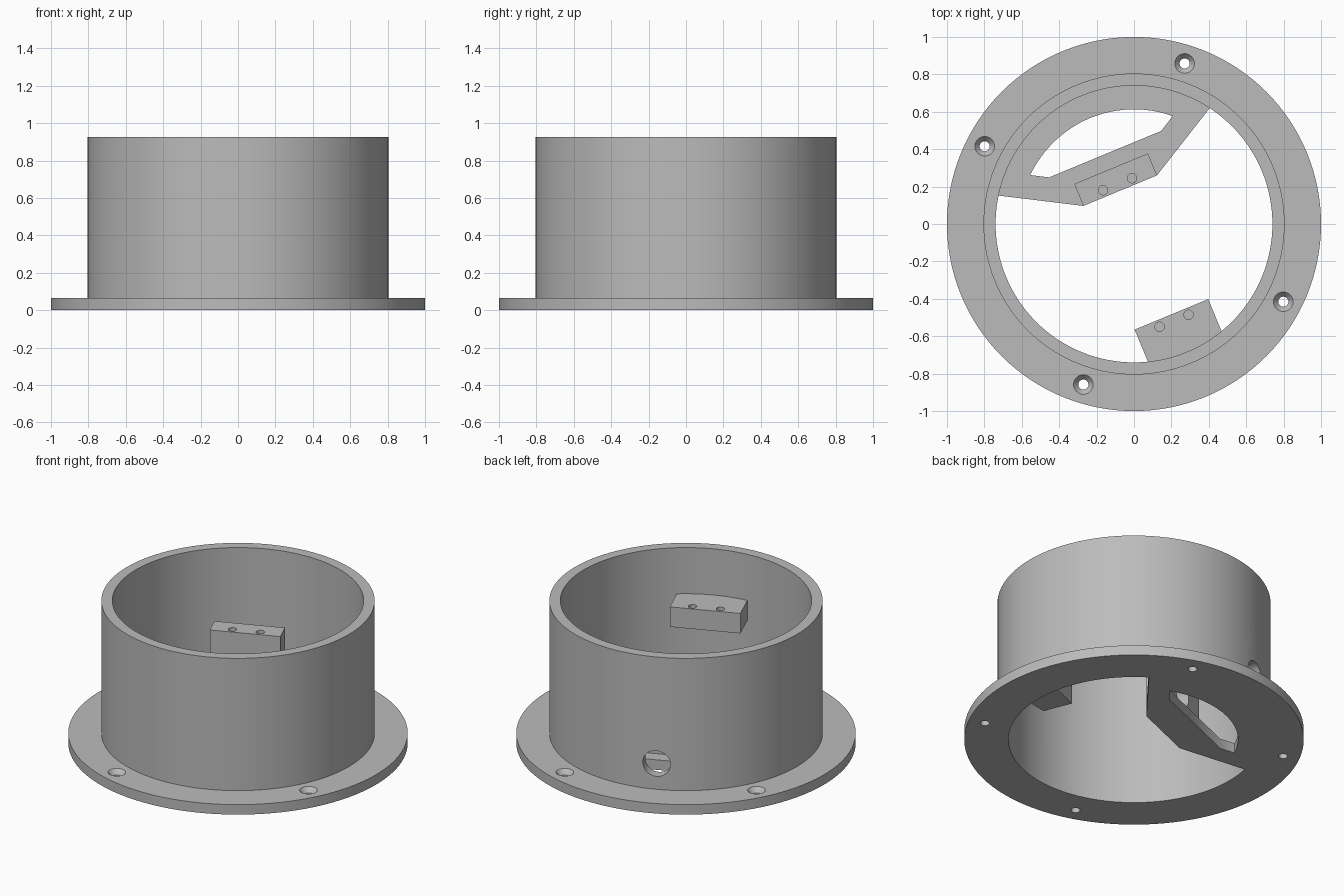
import bpy, bmesh, math
from mathutils import Matrix, Vector

if "Cube" in bpy.data.objects:
    bpy.data.objects.remove(bpy.data.objects["Cube"])

TURN = math.radians(22.5)      # whole fitting is turned about z
WALL_R, BORE_R, FLOOR, TOP = 0.805, 0.74, 0.065, 0.925

grey = bpy.data.materials.new("plain_grey")
grey.diffuse_color = (0.50, 0.50, 0.50, 1)
grey.use_nodes = True
grey.node_tree.nodes["Principled BSDF"].inputs["Base Color"].default_value = grey.diffuse_color


def finish(name, bm):
    bmesh.ops.recalc_face_normals(bm, faces=bm.faces)
    me = bpy.data.meshes.new(name)
    bm.to_mesh(me)
    bm.free()
    me.materials.append(grey)
    ob = bpy.data.objects.new(name, me)
    bpy.context.collection.objects.link(ob)
    return ob


def lathe(name, profile, n, at=(0, 0, 0)):
    """Closed solid of revolution; points with r = 0 are merged on the axis."""
    bm = bmesh.new()
    vs = [bm.verts.new((r, 0, z)) for r, z in profile]
    es = [bm.edges.new((vs[i], vs[(i + 1) % len(vs)])) for i in range(len(vs))]
    bmesh.ops.spin(bm, geom=vs + es, cent=(0, 0, 0), axis=(0, 0, 1),
                   angle=2 * math.pi, steps=n, use_merge=False)
    bmesh.ops.remove_doubles(bm, verts=bm.verts, dist=1e-5)
    bmesh.ops.translate(bm, verts=bm.verts, vec=at)
    return finish(name, bm)


def prism(name, pts, z0, z1):
    bm = bmesh.new()
    f = bm.faces.new([bm.verts.new((x, y, z0)) for x, y in pts])
    new = bmesh.ops.extrude_face_region(bm, geom=[f])["geom"]
    bmesh.ops.translate(bm, vec=(0, 0, z1 - z0),
                        verts=[v for v in new if isinstance(v, bmesh.types.BMVert)])
    return finish(name, bm)


def box(name, x, y0, y1, z0, z1):
    return prism(name, [(-x, y0), (x, y0), (x, y1), (-x, y1)], z0, z1)


def rod(name, r, depth, matrix, n=32):
    bm = bmesh.new()
    bmesh.ops.create_cone(bm, cap_ends=True, segments=n, radius1=r, radius2=r,
                          depth=depth, matrix=matrix)
    return finish(name, bm)


def combine(target, tool, op):
    m = target.modifiers.new(op, 'BOOLEAN')
    m.object, m.operation, m.solver = tool, op, 'EXACT'
    bpy.context.view_layer.objects.active = target
    bpy.ops.object.modifier_apply(modifier=m.name)
    bpy.data.objects.remove(tool, do_unlink=True)


def arc(r, start, n):
    """Points on a radius, symmetric about +y, from the start angle."""
    return [(r * math.cos(a), r * math.sin(a)) for a in
            (start + (math.pi - 2 * start) * i / n for i in range(n + 1))]


# flanged tube
housing = lathe("flanged_housing", [(BORE_R, 0), (1, 0), (1, FLOOR), (WALL_R, FLOOR),
                                    (WALL_R, TOP), (BORE_R, TOP)], 128)

# floor shelf with curved opening
shelf = prism("shelf", [(-0.213, 0.193), (0.213, 0.193)]
              + arc(0.773, math.atan2(0.434, 0.64), 32), 0, FLOOR)
opening = prism("opening", [(-0.324, 0.404), (0.324, 0.404)]
                + arc(0.613, math.atan2(0.454, 0.412), 32), -0.1, 0.2)
combine(shelf, opening, 'DIFFERENCE')

# tall pedestal on the shelf, short block on the wall
combine(shelf, box("pedestal", 0.213, 0.193, 0.32, 0, 0.625), 'UNION')
combine(housing, shelf, 'UNION')
combine(housing, box("wall_block", 0.213, -0.77, -0.523, 0.495, 0.625), 'UNION')

# blind fixing holes in both blocks
for y in (0.23, -0.56):
    for x in (-0.084, 0.084):
        combine(housing, rod("pilot", 0.025, 0.2, Matrix.Translation((x, y, 0.645))),
                'DIFFERENCE')

# cable bore through the pedestal and the wall
combine(housing, rod("cable_bore", 0.083, 0.9, Matrix.Translation((0, 0.55, 0.232))
                     @ Matrix.Rotation(math.pi / 2, 4, 'X'), 48), 'DIFFERENCE')

# countersunk screw holes in the flange
for deg in (50, 130, 230, 310):
    a = math.radians(deg)
    screw = lathe("screw", [(0, -0.05), (0.027, -0.05), (0.027, 0.035),
                            (0.0525, FLOOR), (0.0525, 0.1), (0, 0.1)], 32,
                  (0.9 * math.cos(a), 0.9 * math.sin(a), 0))
    combine(housing, screw, 'DIFFERENCE')

# turn to final heading and shade
housing.data.transform(Matrix.Rotation(TURN, 4, 'Z'))
bpy.ops.object.select_all(action='DESELECT')
housing.select_set(True)
bpy.context.view_layer.objects.active = housing
bpy.ops.object.shade_smooth_by_angle(angle=math.radians(30))
